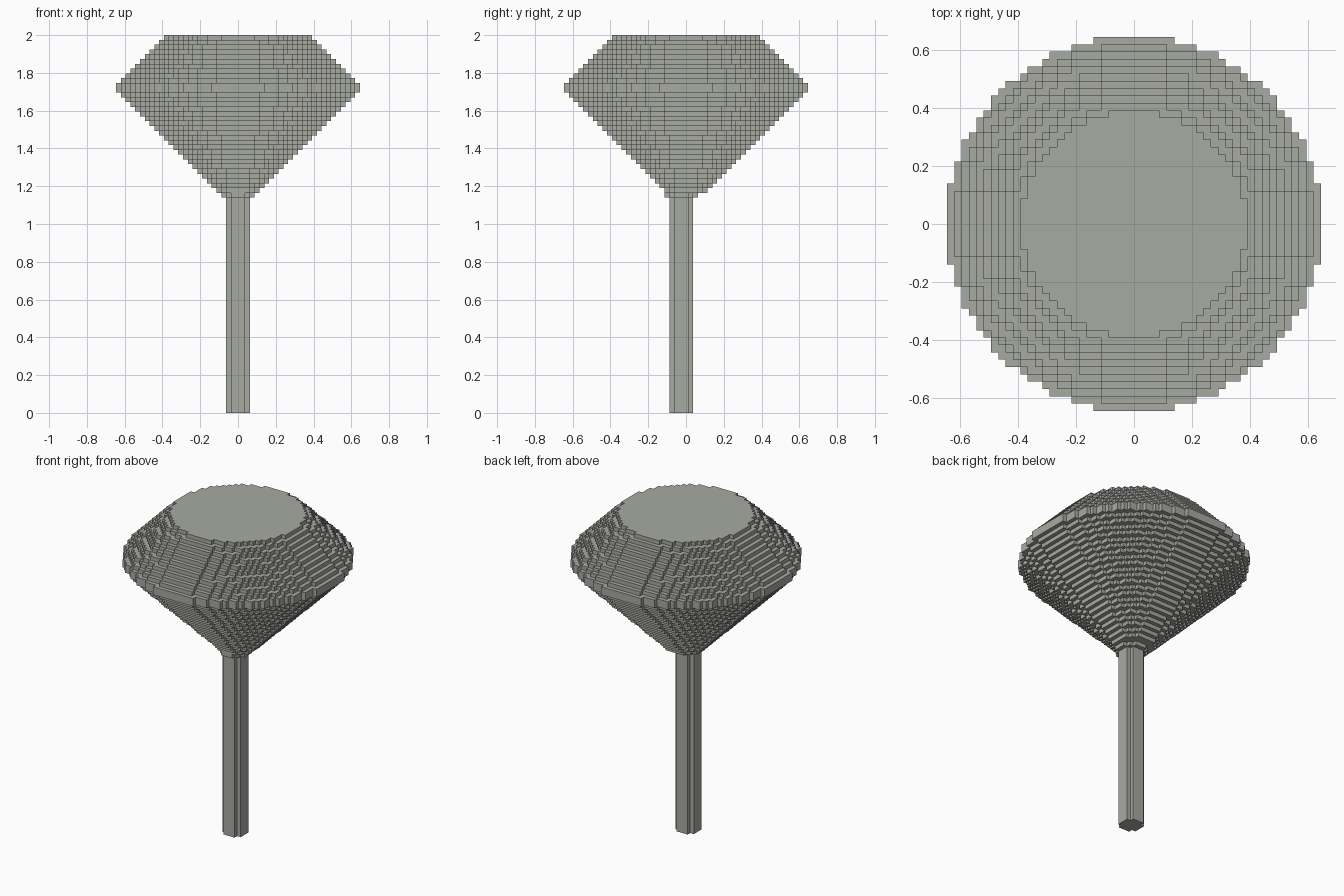
import bpy

if "Cube" in bpy.data.objects:
    bpy.data.objects.remove(bpy.data.objects["Cube"])

U = 2 / 79  # edge length of one block

stone = bpy.data.materials.new("warm grey")
stone.diffuse_color = (0.39, 0.40, 0.365, 1)
stone.use_nodes = True
stone.node_tree.nodes["Principled BSDF"].inputs["Base Color"].default_value = stone.diffuse_color


def disc(r, oy):
    """Cells of a blocky disc whose centre is moved oy blocks along y."""
    return {(x, y + oy) for x in range(-r, r + 1) for y in range(-r, r + 1)
            if x * x + y * y <= (r + 0.5) ** 2}


def runs(cells):
    """Join cells into straight strips along x: (x0, x1, y)."""
    for x, y in sorted(cells):
        if (x - 1, y) not in cells:
            end = x
            while (end + 1, y) in cells:
                end += 1
            yield x - 0.5, end + 0.5, y


def stack(name, layers, below=frozenset(), above=frozenset()):
    """Outer skin of stacked discs (radius, y offset, bottom, top), bottom to top."""
    verts, faces = [], []

    def quad(*points):
        faces.append(range(len(verts), len(verts) + 4))
        verts.extend((x * U, y * U, z * U) for x, y, z in points)

    sets = [disc(r, oy) for r, oy, _, _ in layers]
    for i, (cells, (_, _, z0, z1)) in enumerate(zip(sets, layers)):
        under = sets[i - 1] if i else below
        over = sets[i + 1] if i + 1 < len(sets) else above
        # exposed ledges
        for a, b, y in runs(cells - over):
            quad((a, y - .5, z1), (b, y - .5, z1), (b, y + .5, z1), (a, y + .5, z1))
        for a, b, y in runs(cells - under):
            quad((a, y + .5, z0), (b, y + .5, z0), (b, y - .5, z0), (a, y - .5, z0))
        # walls facing front and back
        for side in (-1, 1):
            open_cells = {c for c in cells if (c[0], c[1] + side) not in cells}
            for a, b, y in runs(open_cells):
                if side > 0:
                    a, b = b, a
                w = y + side * 0.5
                quad((a, w, z0), (b, w, z0), (b, w, z1), (a, w, z1))
        # walls facing left and right, found with the axes swapped
        for side in (-1, 1):
            open_cells = {(y, x) for x, y in cells if (x + side, y) not in cells}
            for a, b, x in runs(open_cells):
                if side < 0:
                    a, b = b, a
                w = x + side * 0.5
                quad((w, a, z0), (w, b, z0), (w, b, z1), (w, a, z1))

    mesh = bpy.data.meshes.new(name)
    mesh.from_pydata(verts, [], [tuple(f) for f in faces])
    mesh.materials.append(stone)
    mesh.update()
    obj = bpy.data.objects.new(name, mesh)
    bpy.context.collection.objects.link(obj)
    return obj


# Slim handle, one block towards the front
stack("handle", [(2, -1, 0, 45)], above=disc(2, -1))

# Head: collar, widening cone, double-height rim, narrowing crown
head = [(3, -1, 45, 46)]
head += [(z - 42, 0, z, z + 1) for z in range(46, 67)]
head += [(25, 0, 67, 69)]
head += [(93 - z, 0, z, z + 1) for z in range(69, 79)]
stack("head", head, below=disc(2, -1))
